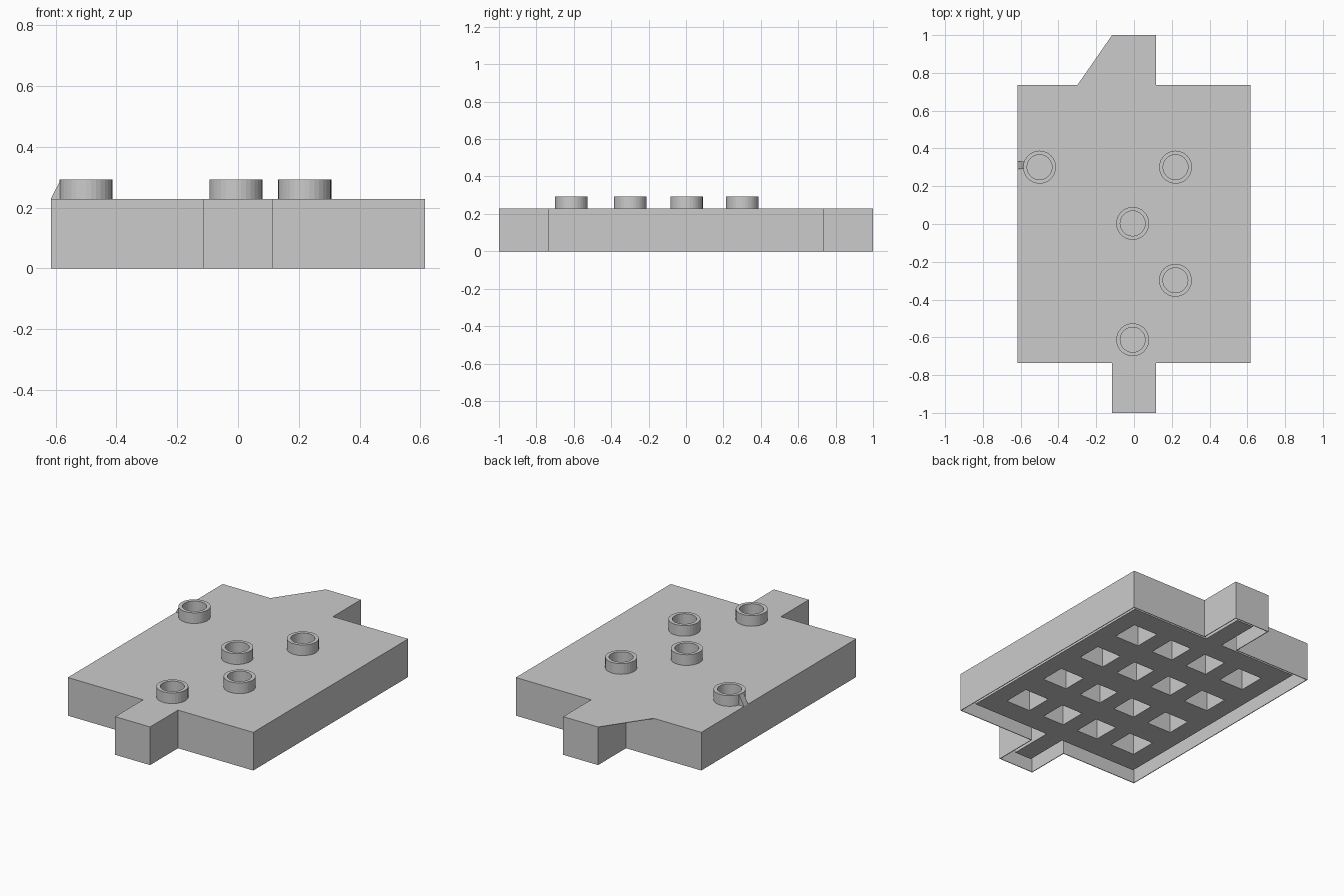
import bpy, bmesh, math
from mathutils import Vector

cube = bpy.data.objects.get("Cube")
if cube:
    bpy.data.objects.remove(cube, do_unlink=True)

TOP = 0.229       # upper face of the plate
RIB_Z = 0.035     # underside of the ribs
STUD_TOP = 0.293

grey = bpy.data.materials.new("light_grey")
grey.use_nodes = True
grey.diffuse_color = (0.6, 0.6, 0.6, 1)
grey.node_tree.nodes["Principled BSDF"].inputs["Base Color"].default_value = (0.6, 0.6, 0.6, 1)


def finish(bm, name):
    bmesh.ops.recalc_face_normals(bm, faces=bm.faces)
    mesh = bpy.data.meshes.new(name)
    bm.to_mesh(mesh)
    bm.free()
    mesh.materials.append(grey)
    obj = bpy.data.objects.new(name, mesh)
    bpy.context.collection.objects.link(obj)
    return obj


def raise_faces(bm, vector):
    """Extrude every face of the mesh along a vector into a closed solid."""
    res = bmesh.ops.extrude_face_region(bm, geom=bm.faces[:], use_keep_orig=True)
    verts = [g for g in res["geom"] if isinstance(g, bmesh.types.BMVert)]
    bmesh.ops.translate(bm, verts=verts, vec=vector)


# Hollow cover with front and back tabs, open underneath
W, D, T = 0.616, 0.735, 0.116
outline = [(-W, -D), (-T, -D), (-T, -1), (T, -1), (T, -D), (W, -D),
           (W, D), (T, D), (T, 1), (-T, 1), (-T, D), (-W, D)]
bm = bmesh.new()
base = bm.faces.new([bm.verts.new((x, y, 0)) for x, y in outline])
raise_faces(bm, Vector((0, 0, TOP)))
bottom = [f for f in bm.faces if all(v.co.z < 0.01 for v in f.verts)]
bmesh.ops.recalc_face_normals(bm, faces=bm.faces)
bmesh.ops.delete(bm, geom=bottom, context="FACES_ONLY")
cover = finish(bm, "cover_shell")
wall = cover.modifiers.new("wall", "SOLIDIFY")
wall.thickness = 0.004
wall.offset = -1
wall.use_even_offset = True

# Thin triangular flap beside the back tab, level with the top
bm = bmesh.new()
bm.faces.new([bm.verts.new((x, y, TOP - 0.003)) for x, y in [(-T, D), (-T, 1), (-0.3, D)]])
raise_faces(bm, Vector((0, 0, 0.003)))
finish(bm, "corner_flap")


# Ribbed core under the cover, with four by four square cells
def edges(half, cells):
    pos = [half] + [c + s * w / 2 for c, w in cells for s in (1, -1)]
    return sorted([-p for p in pos] + pos)


xs = edges(0.56, [(0.37, 0.16), (0.12, 0.14)])
ys = edges(0.675, [(0.46, 0.16), (0.155, 0.15)])
bm = bmesh.new()
grid = [[bm.verts.new((x, y, RIB_Z)) for y in ys] for x in xs]
for i in range(len(xs) - 1):
    for j in range(len(ys) - 1):
        if i % 2 and j % 2:
            continue
        bm.faces.new((grid[i][j], grid[i + 1][j], grid[i + 1][j + 1], grid[i][j + 1]))
raise_faces(bm, Vector((0, 0, TOP - 0.004 - RIB_Z)))
finish(bm, "ribbed_core")

# Narrow ribs reaching into the tabs
for name, side in (("front_tab_rib", -1), ("back_tab_rib", 1)):
    bm = bmesh.new()
    bmesh.ops.create_cube(bm, size=1)
    for v in bm.verts:
        v.co = (v.co.x * 0.11, side * 0.8075 + v.co.y * 0.265,
                RIB_Z if v.co.z < 0 else TOP - 0.004)
    finish(bm, name)

# Ring studs on top
studs = {"left_back_stud": (0.22, 0.301), "right_back_stud": (-0.5, 0.301),
         "centre_stud": (-0.007, 0.003), "left_front_stud": (0.219, -0.298),
         "front_stud": (-0.007, -0.613)}
for name, (x, y) in studs.items():
    bm = bmesh.new()
    profile = [(0.087, TOP - 0.003), (0.087, STUD_TOP), (0.066, STUD_TOP), (0.066, TOP - 0.003)]
    pts = [bm.verts.new((r, 0, z)) for r, z in profile]
    lines = [bm.edges.new(pair) for pair in zip(pts, pts[1:])]
    bmesh.ops.spin(bm, geom=pts + lines, axis=(0, 0, 1), cent=(0, 0, 0),
                   angle=math.tau, steps=32, use_merge=True)
    bmesh.ops.remove_doubles(bm, verts=bm.verts, dist=0.0001)
    finish(bm, name).location = (x, y, 0)

# Small sloped fin joining the outer stud to the cover edge
bm = bmesh.new()
side = [(-W, TOP), (-0.583, STUD_TOP), (-0.57, STUD_TOP), (-0.57, TOP)]
bm.faces.new([bm.verts.new((x, 0.29, z)) for x, z in side])
raise_faces(bm, Vector((0, 0.04, 0)))
finish(bm, "stud_fin")
